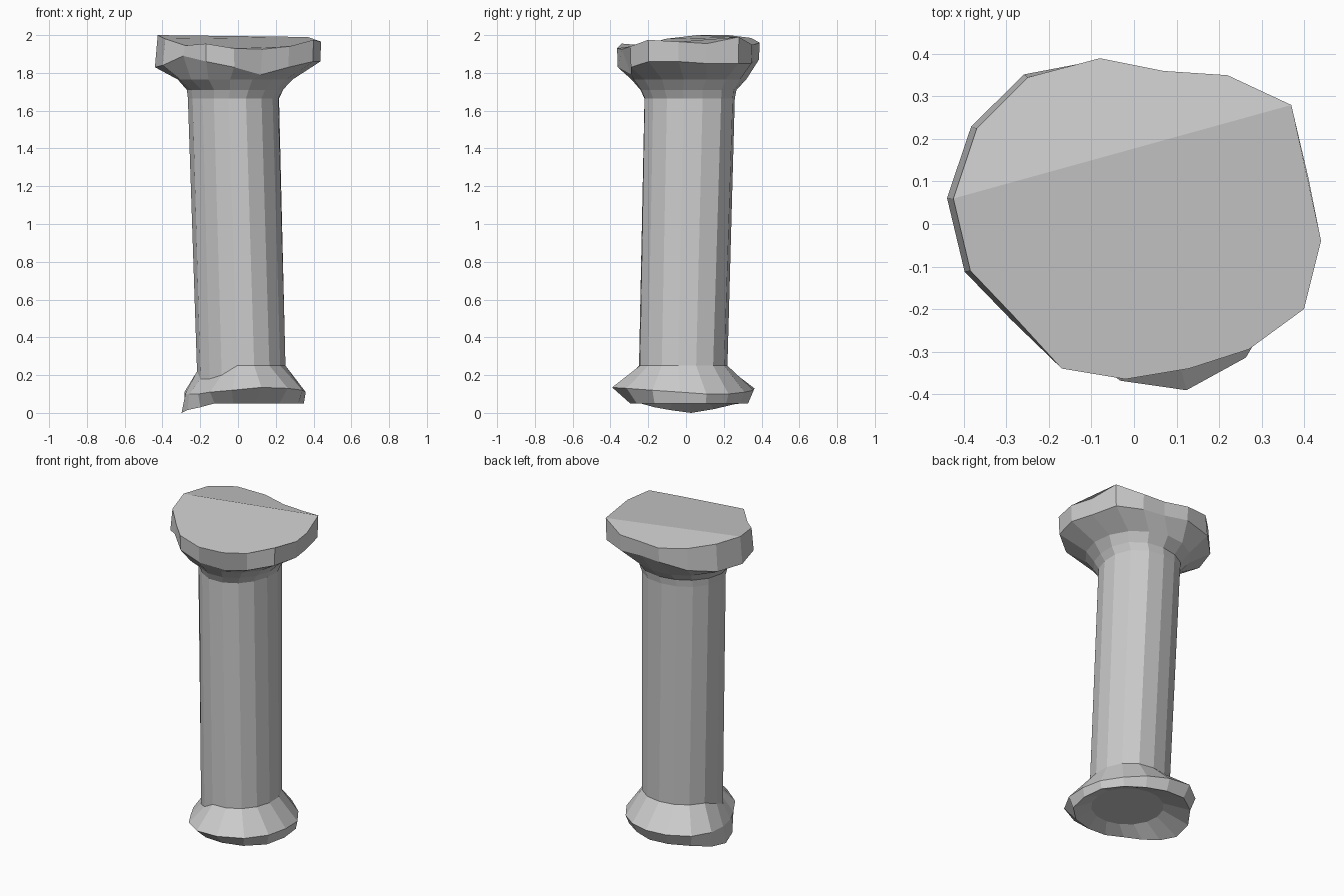
import bpy, bmesh, math

if "Cube" in bpy.data.objects:
    bpy.data.objects.remove(bpy.data.objects["Cube"])

N = 16
ANG = [math.radians(22.5 * k - 5) for k in range(N)]


def ring(cx, cy, radii, zs):
    """One irregular 16-sided loop; radii and zs may be numbers or lists."""
    r = radii if isinstance(radii, list) else [radii] * N
    z = zs if isinstance(zs, list) else [zs] * N
    return [(cx + r[i] * math.cos(a), cy + r[i] * math.sin(a), z[i])
            for i, a in enumerate(ANG)]


def lopsided(r, amount):
    """Radii swollen toward the back right and worn away at the front left."""
    return [r + amount * math.cos(a - math.pi / 4) ** 5 for a in ANG]


# Head rim outline, upper and lower heights
head_xy = [(.44, -.04), (.41, .11), (.37, .28), (.22, .35), (.07, .36), (-.08, .39),
           (-.25, .345), (-.37, .225), (-.425, .06), (-.385, -.11), (-.28, -.22),
           (-.17, -.34), (-.02, -.365), (.13, -.34), (.27, -.295), (.40, -.20)]
top_z = [1.965, 1.955, 1.99, 1.95, 1.95, 1.96, 1.985, 2, 2, 1.98, 1.945,
         1.955, 1.93, 1.925, 1.94, 1.975]
low_z = [1.86, 1.85, 1.85, 1.85, 1.86, 1.87, 1.85, 1.83, 1.83, 1.84, 1.89,
         1.86, 1.83, 1.79, 1.83, 1.86]
head_top = [(x, y, z) for (x, y), z in zip(head_xy, top_z)]
head_low = [(x * (1.035 if x < -.2 else .99), y * (1.02 if x < -.2 else .99), z)
            for (x, y), z in zip(head_xy, low_z)]
head_low[13] = (.12, -.29, 1.79)            # chipped front edge

# Foot rim: widest loop and worn lower loop
foot_r = [.36, .36, .35, .35, .36, .38, .36, .32, .28, .27, .275, .32, .37, .41, .41, .385]
foot_z = [.11, .10, .10, .11, .12, .13, .12, .11, .10, .10, .10, .11, .12, .135, .13, .12]
sole_r = [.35, .35, .33, .32, .33, .34, .33, .32, .30, .28, .26, .27, .29, .31, .34, .36]
sole_z = [.05, .05, .05, .05, .05, .055, .045, .02, 0, .015, .03, .05, .05, .05, .05, .05]
shaft_z = [.25] * 8 + [.22, .18, .18, .20] + [.25] * 4

loops = [
    ring(.05, 0, .21, .085),                # hollow under the foot
    ring(0, 0, sole_r, sole_z),
    ring(0, 0, foot_r, foot_z),
    ring(.015, -.02, lopsided(.235, .02), shaft_z),   # shaft
    ring(-.03, .01, lopsided(.24, .035), 1.665),
    ring(-.02, .005, lopsided(.255, .03), 1.71),      # neck flare
    ring(-.015, .015, .305, 1.765),
    head_low,
    head_top,
]

# Pillar skinned from the loops
bm = bmesh.new()
rows = [[bm.verts.new(p) for p in loop] for loop in loops]
for a, b in zip(rows, rows[1:]):
    for i in range(N):
        j = (i + 1) % N
        bm.faces.new((a[i], a[j], b[j], b[i]))
bm.faces.new(rows[0][::-1])
# Top face, folded along a shallow ridge
t = rows[-1]
bm.faces.new(t[2:9])
bm.faces.new(t[8:] + t[:3])
bmesh.ops.recalc_face_normals(bm, faces=bm.faces)

mesh = bpy.data.meshes.new("worn_pillar")
bm.to_mesh(mesh)
bm.free()
obj = bpy.data.objects.new("worn_pillar", mesh)
bpy.context.collection.objects.link(obj)
